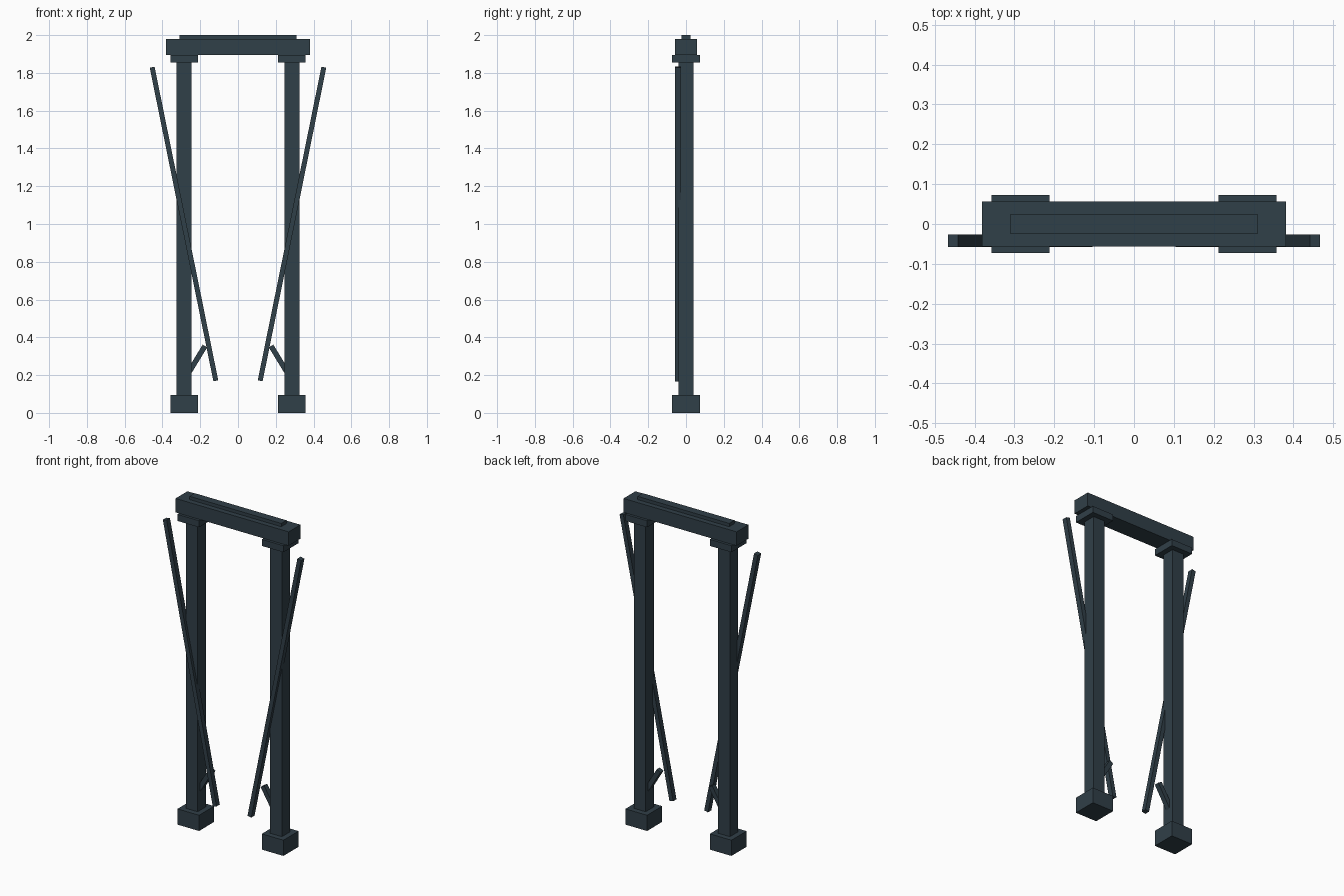
import bpy
import math
from mathutils import Vector

default = bpy.data.objects.get("Cube")
if default:
    bpy.data.objects.remove(default, do_unlink=True)

# Dark slate finish shared by every part
COLOUR = (0.03, 0.05, 0.065, 1)
slate = bpy.data.materials.new("dark_slate")
slate.use_nodes = True
slate.diffuse_color = COLOUR
slate.node_tree.nodes["Principled BSDF"].inputs["Base Color"].default_value = COLOUR


def box(name, centre, size, tilt=0):
    """Box of a given size, tilted about the y axis."""
    bpy.ops.mesh.primitive_cube_add(size=1, location=centre)
    ob = bpy.context.object
    ob.name = name
    ob.scale = size
    bpy.ops.object.transform_apply(location=False, rotation=False, scale=True)
    ob.rotation_euler.y = tilt
    ob.data.materials.append(slate)
    return ob


def block(name, x, width, depth, bottom, top):
    """Upright block centred on y = 0 between two heights."""
    return box(name, (x, 0, (bottom + top) / 2), (width, depth, top - bottom))


def bar(name, start, end, width, depth):
    """Square-cut bar between two points in an x-z plane."""
    a, b = Vector(start), Vector(end)
    d = b - a
    return box(name, (a + b) / 2, (width, depth, d.length), math.atan2(d.x, d.z))


# Lintel and ridge strip
block("lintel", 0, 0.764, 0.114, 1.895, 1.98)
block("ridge_strip", 0, 0.62, 0.05, 1.98, 2.0)

# Each side: footing, post, capital, leaning brace and short peg
for side, s in (("left", 1), ("right", -1)):
    x = s * 0.285
    block(side + "_footing", x, 0.146, 0.146, 0, 0.096)
    block(side + "_post", x, 0.08, 0.08, 0.096, 1.855)
    block(side + "_capital", x, 0.146, 0.146, 1.855, 1.895)
    bar(side + "_brace", (s * 0.1175, -0.042, 0.17), (s * 0.4545, -0.042, 1.83), 0.026, 0.032)
    bar(side + "_peg", (s * 0.275, 0, 0.19), (s * 0.175, 0, 0.354), 0.028, 0.03)
